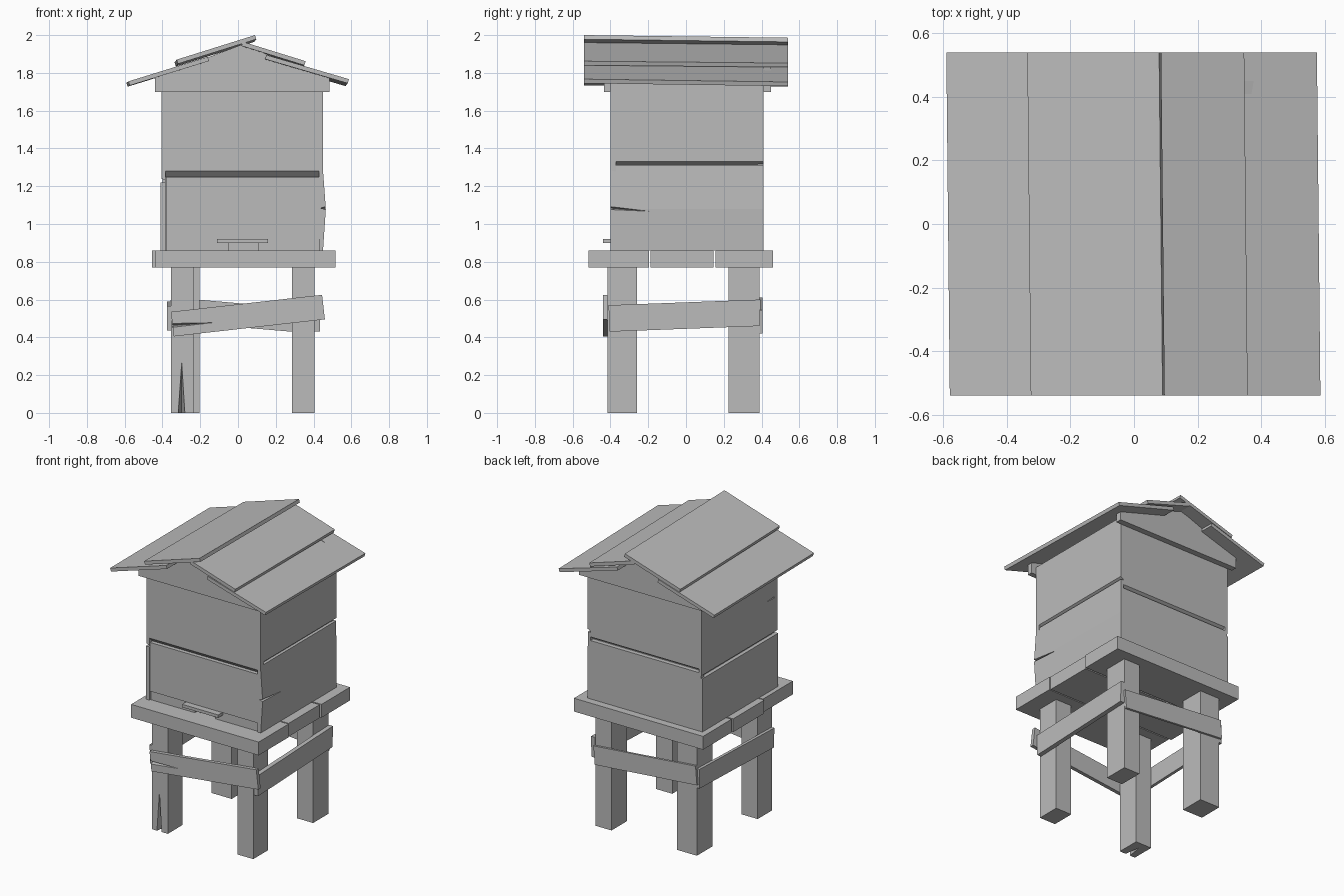
import bpy
import bmesh
from mathutils import Vector

if "Cube" in bpy.data.objects:
    bpy.data.objects.remove(bpy.data.objects["Cube"], do_unlink=True)

GREY = (0.5, 0.5, 0.5, 1)
wood = bpy.data.materials.new("plain grey wood")
wood.use_nodes = True
wood.diffuse_color = GREY
wood.node_tree.nodes["Principled BSDF"].inputs["Base Color"].default_value = GREY


def finish(name, bm):
    bmesh.ops.recalc_face_normals(bm, faces=bm.faces)
    mesh = bpy.data.meshes.new(name)
    bm.to_mesh(mesh)
    bm.free()
    mesh.materials.append(wood)
    obj = bpy.data.objects.new(name, mesh)
    bpy.context.collection.objects.link(obj)
    return obj


def loft(name, ring_a, ring_b):
    """Solid between two matching rings of points."""
    bm = bmesh.new()
    a = [bm.verts.new(p) for p in ring_a]
    b = [bm.verts.new(p) for p in ring_b]
    bm.faces.new(a)
    bm.faces.new(b)
    for i in range(len(a)):
        j = (i + 1) % len(a)
        bm.faces.new((a[i], a[j], b[j], b[i]))
    return finish(name, bm)


def prism_x(name, yz, x0, x1):
    return loft(name, [(x0, y, z) for y, z in yz], [(x1, y, z) for y, z in yz])


def prism_y(name, xz, y0, y1):
    return loft(name, [(x, y0, z) for x, z in xz], [(x, y1, z) for x, z in xz])


def box(name, x0, x1, y0, y1, z0, z1):
    return prism_y(name, [(x0, z0), (x1, z0), (x1, z1), (x0, z1)], y0, y1)


def split(obj, mouth_a, mouth_b, tip, depth):
    """Carve a tapering crack with a four-cornered wedge."""
    bm = bmesh.new()
    v = [bm.verts.new(p) for p in (mouth_a, mouth_b, tip, depth)]
    for i in range(4):
        bm.faces.new(v[:i] + v[i + 1:])
    cutter = finish("crack_cutter", bm)
    cutter.hide_render = True
    mod = obj.modifiers.new("crack", 'BOOLEAN')
    mod.operation = 'DIFFERENCE'
    mod.solver = 'EXACT'
    mod.object = cutter
    graph = bpy.context.evaluated_depsgraph_get()
    carved = bpy.data.meshes.new_from_object(obj.evaluated_get(graph))
    obj.modifiers.clear()
    obj.data = carved
    bpy.data.objects.remove(cutter, do_unlink=True)


# Legs
DECK_BOTTOM, DECK_TOP = 0.77, 0.86
split_leg = box("front_right_leg", -0.355, -0.235, -0.415, -0.26, 0, DECK_BOTTOM)
box("back_right_leg", -0.355, -0.205, 0.225, 0.39, 0, DECK_BOTTOM)
box("front_left_leg", 0.285, 0.405, -0.415, -0.26, 0, DECK_BOTTOM)
box("back_left_leg", 0.285, 0.405, 0.225, 0.39, 0, DECK_BOTTOM)
split(split_leg, (-0.318, -0.42, -0.01), (-0.28, -0.42, -0.01),
      (-0.298, -0.42, 0.28), (-0.298, -0.3, -0.01))

# Crooked braces between the legs
front_brace = prism_y("front_brace", [(-0.34, 0.405), (0.46, 0.495), (0.445, 0.625), (-0.355, 0.535)],
                      -0.44, -0.415)
split(front_brace, (-0.36, -0.445, 0.45), (-0.36, -0.445, 0.475),
      (-0.1, -0.445, 0.48), (-0.36, -0.405, 0.462))
prism_y("back_brace", [(-0.365, 0.485), (0.4, 0.42), (0.41, 0.545), (-0.355, 0.612)], 0.39, 0.405)
prism_x("left_brace", [(-0.405, 0.43), (0.39, 0.46), (0.395, 0.6), (-0.41, 0.57)], 0.405, 0.435)
prism_x("right_brace", [(-0.405, 0.435), (0.39, 0.46), (0.39, 0.59), (-0.41, 0.565)], -0.375, -0.355)

# Deck planks
for name, x0, x1, y0, y1 in (("front", -0.44, 0.515, -0.515, -0.195),
                             ("middle", -0.455, 0.51, -0.187, 0.145),
                             ("back", -0.45, 0.517, 0.155, 0.46)):
    box(name + "_deck_plank", x0, x1, y0, y1, DECK_BOTTOM, DECK_TOP)

# Hive body: inner core clad in boards, upper boards bevelled underneath
WALL_TOP = 1.75
box("inner_core", -0.385, 0.425, -0.37, 0.38, DECK_TOP, WALL_TOP)
prism_x("upper_front_board", [(-0.4, 1.28), (-0.37, 1.25), (-0.37, WALL_TOP), (-0.4, WALL_TOP)],
        -0.405, 0.45)
prism_x("upper_back_board", [(0.41, 1.28), (0.38, 1.26), (0.38, WALL_TOP), (0.41, WALL_TOP)],
        -0.4, 0.43)
box("lower_back_board", -0.4, 0.43, 0.38, 0.41, DECK_TOP, 1.255)
prism_y("upper_left_board", [(0.45, 1.33), (0.425, 1.315), (0.425, WALL_TOP), (0.45, WALL_TOP)],
        -0.4, 0.41)
upper_right = prism_y("upper_right_board",
                      [(-0.405, 1.24), (-0.383, 1.23), (-0.383, WALL_TOP), (-0.405, WALL_TOP)],
                      -0.4, 0.41)
split(upper_right, (-0.41, -0.41, 1.465), (-0.41, -0.41, 1.48),
      (-0.41, -0.24, 1.475), (-0.385, -0.41, 1.472))
box("lower_right_board", -0.41, -0.383, -0.4, 0.41, DECK_TOP, 1.22)


# Lower left board, bulging at its split front end
def warped_ring(y, bulge):
    return [(x, y, z) for x, z in ((0.428, DECK_TOP), (0.45, DECK_TOP), (bulge, 1.08),
                                   (0.448, 1.31), (0.428, 1.31))]


lower_left = loft("lower_left_board", warped_ring(-0.4, 0.465), warped_ring(0.41, 0.45))
split(lower_left, (0.472, -0.41, 1.075), (0.472, -0.41, 1.095),
      (0.468, -0.13, 1.062), (0.435, -0.41, 1.085))

# Front panel, sill with entrance gap, landing board
box("lower_front_panel", -0.38, 0.428, -0.397, -0.37, 0.92, 1.25)
prism_y("entrance_sill", [(-0.38, DECK_TOP), (-0.05, DECK_TOP), (-0.05, 0.9), (0.105, 0.9),
                          (0.105, DECK_TOP), (0.428, DECK_TOP), (0.428, 0.92), (-0.38, 0.92)],
        -0.39, -0.37)
box("entrance_ledge", -0.11, 0.16, -0.44, -0.38, 0.9, 0.92)

# Gable boards
GABLE = [(-0.44, 1.7), (0.485, 1.7), (0.485, 1.77), (0.02, 1.95), (-0.44, 1.775)]
prism_y("front_gable", GABLE, -0.435, -0.4)
prism_y("back_gable", GABLE, 0.41, 0.45)


# Overlapping roof planks, sagging slightly to the back
def roof_plank(name, high, low, sag, thickness=0.023):
    high, low = Vector(high), Vector(low)
    run = (low - high).normalized()
    down = Vector((run.y, -run.x))
    if down.y > 0:
        down = -down
    ring = [high, low, low + down * thickness, high + down * thickness]
    loft(name, [(p.x, -0.54, p.y) for p in ring],
         [(p.x - 0.011, 0.54, p.y - sag) for p in ring])


roof_plank("right_upper_roof_plank", (0.09, 2.0), (-0.325, 1.87), 0.014)
roof_plank("right_lower_roof_plank", (-0.16, 1.885), (-0.58, 1.755), 0.006)
roof_plank("left_upper_roof_plank", (0.025, 1.965), (0.358, 1.862), 0.01)
roof_plank("left_lower_roof_plank", (0.15, 1.895), (0.587, 1.767), 0.015)
